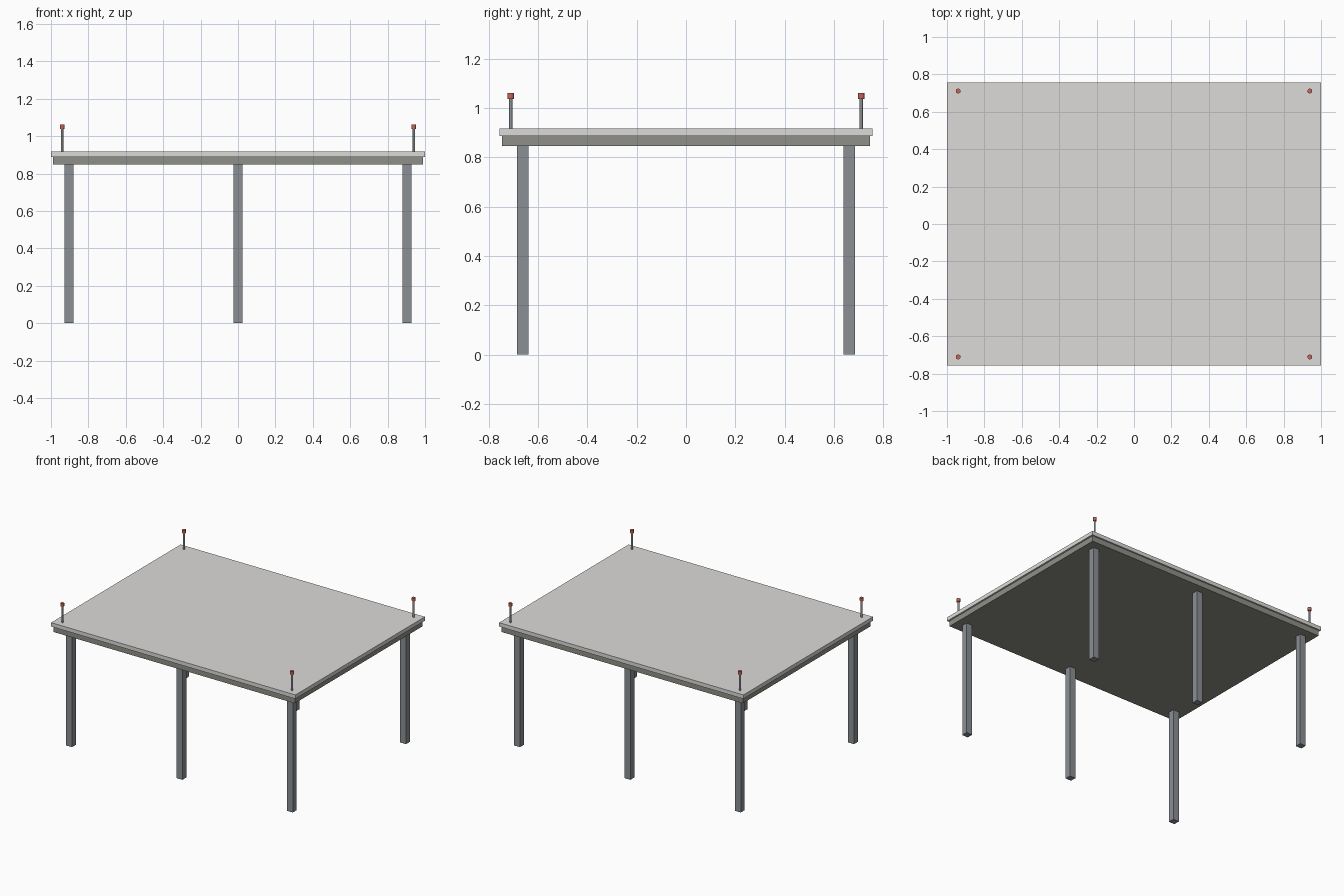
import bpy

if "Cube" in bpy.data.objects:
    bpy.data.objects.remove(bpy.data.objects["Cube"])


def material(name, rgb):
    m = bpy.data.materials.new(name)
    m.diffuse_color = (*rgb, 1)
    m.use_nodes = True
    m.node_tree.nodes["Principled BSDF"].inputs["Base Color"].default_value = m.diffuse_color
    return m


RED = material("cap_red", (0.55, 0.13, 0.09))
LIGHT = material("top_light_grey", (0.72, 0.71, 0.69))
FRAME = material("frame_grey", (0.28, 0.28, 0.25))
STEEL = material("steel_grey", (0.26, 0.28, 0.30))


def finish(name, mat):
    o = bpy.context.object
    o.name = name
    o.data.materials.append(mat)
    return o


def box(name, x, y, z0, z1, sx, sy, mat):
    bpy.ops.mesh.primitive_cube_add(size=1, location=(x, y, (z0 + z1) / 2))
    bpy.context.object.scale = (sx, sy, z1 - z0)
    bpy.ops.object.transform_apply(location=False, rotation=False, scale=True)
    return finish(name, mat)


def cylinder(name, x, y, z0, z1, r, sides, mat):
    bpy.ops.mesh.primitive_cylinder_add(vertices=sides, radius=r, depth=z1 - z0,
                                        location=(x, y, (z0 + z1) / 2))
    return finish(name, mat)


# Table top and the slightly smaller frame below it
box("table_top", 0, 0, 0.888, 0.917, 2.0, 1.514, LIGHT)
box("under_frame", 0, 0, 0.847, 0.888, 1.976, 1.492, FRAME)

# Six square legs in two rows
for row, y in (("front", -0.662), ("back", 0.662)):
    for col, x in (("left", -0.904), ("middle", 0), ("right", 0.904)):
        box(f"{row}_{col}_leg", x, y, 0, 0.847, 0.048, 0.046, STEEL)

# Corner pins with red caps
for row, y in (("front", -0.711), ("back", 0.711)):
    for col, x in (("left", -0.94), ("right", 0.94)):
        cylinder(f"{row}_{col}_pin", x, y, 0.917, 1.038, 0.0065, 12, STEEL)
        cylinder(f"{row}_{col}_cap", x, y, 1.038, 1.061, 0.013, 12, RED)
